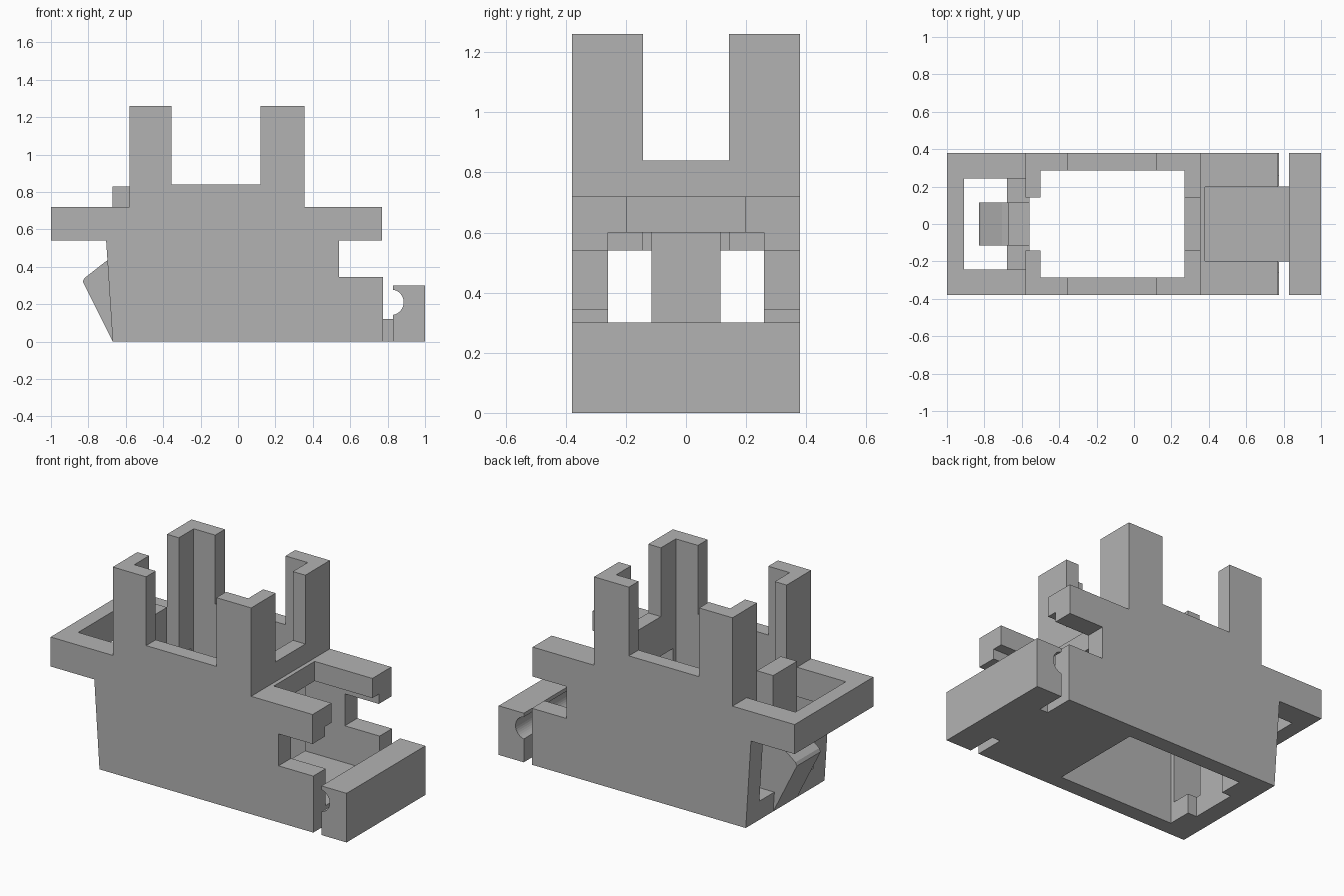
import bpy
import bmesh
import math

cube = bpy.data.objects.get("Cube")
if cube:
    bpy.data.objects.remove(cube, do_unlink=True)

grey = bpy.data.materials.new("plain grey")
grey.use_nodes = True
grey.diffuse_color = (0.45, 0.45, 0.45, 1)
grey.node_tree.nodes["Principled BSDF"].inputs["Base Color"].default_value = grey.diffuse_color


def prism(name, profile, half_width):
    """Extrude an x-z profile symmetrically along y."""
    bm = bmesh.new()
    face = bm.faces.new([bm.verts.new((x, -half_width, z)) for x, z in profile])
    out = bmesh.ops.extrude_face_region(bm, geom=[face])
    moved = [v for v in out["geom"] if isinstance(v, bmesh.types.BMVert)]
    bmesh.ops.translate(bm, verts=moved, vec=(0, 2 * half_width, 0))
    bmesh.ops.recalc_face_normals(bm, faces=bm.faces)
    mesh = bpy.data.meshes.new(name)
    bm.to_mesh(mesh)
    bm.free()
    mesh.materials.append(grey)
    obj = bpy.data.objects.new(name, mesh)
    bpy.context.collection.objects.link(obj)
    return obj


def box(name, x0, x1, z0, z1, half_width):
    return prism(name, [(x0, z0), (x1, z0), (x1, z1), (x0, z1)], half_width)


def cut(target, *size):
    cutter = box("cutter", *size)
    cutter.hide_render = True
    mod = target.modifiers.new("cut", "BOOLEAN")
    mod.operation = "DIFFERENCE"
    mod.solver = "EXACT"
    mod.object = cutter
    bpy.context.view_layer.objects.active = target
    bpy.ops.object.modifier_apply(modifier=mod.name)
    bpy.data.objects.remove(cutter, do_unlink=True)


# Housing: side silhouette with posts, front arms and rear ring
housing = prism("housing", [
    (-0.67, 0), (0.775, 0), (0.775, 0.345), (0.54, 0.345), (0.54, 0.54),
    (0.77, 0.54), (0.77, 0.72), (0.355, 0.72), (0.355, 1.26), (0.12, 1.26),
    (0.12, 0.84), (-0.355, 0.84), (-0.355, 1.26), (-0.58, 1.26),
    (-0.58, 0.72), (-1, 0.72), (-1, 0.54), (-0.705, 0.54)], 0.38)

cut(housing, -0.5, 0.27, -0.1, 1.4, 0.287)     # main shaft
cut(housing, 0.2, 0.4, 0.84, 1.4, 0.143)       # gap between front posts
cut(housing, -0.6, -0.45, 0.12, 1.4, 0.143)    # gap between rear posts
cut(housing, -0.56, -0.45, -0.1, 0.3, 0.143)   # relief behind the latch
cut(housing, -0.8, -0.45, 0.12, 0.54, 0.26)    # rear window
cut(housing, -0.91, -0.58, 0.4, 0.9, 0.243)    # rear ring opening
cut(housing, 0.2, 0.9, 0.12, 0.6, 0.26)        # front window
cut(housing, 0.38, 0.9, 0.5, 0.9, 0.197)       # slot between front arms

# Rear spring latch with its hooked wedge
prism("rear_latch", [
    (-0.56, 0.12), (-0.56, 0.83), (-0.67, 0.83), (-0.67, 0.45),
    (-0.705, 0.43), (-0.82, 0.34), (-0.83, 0.32), (-0.67, 0), (-0.67, 0.12)], 0.115)

# Front clip bar with a round groove, joined by a short bridge
groove = []
for i in range(17):
    a = math.radians(-80 + 10 * i)
    groove.append((0.818 + 0.068 * math.cos(a), 0.21 + 0.068 * math.sin(a)))
prism("clip_bar", [(0.83, 0.3), (1, 0.3), (1, 0), (0.83, 0)] + groove, 0.38)
box("clip_bridge", 0.775, 0.83, 0, 0.12, 0.2)
